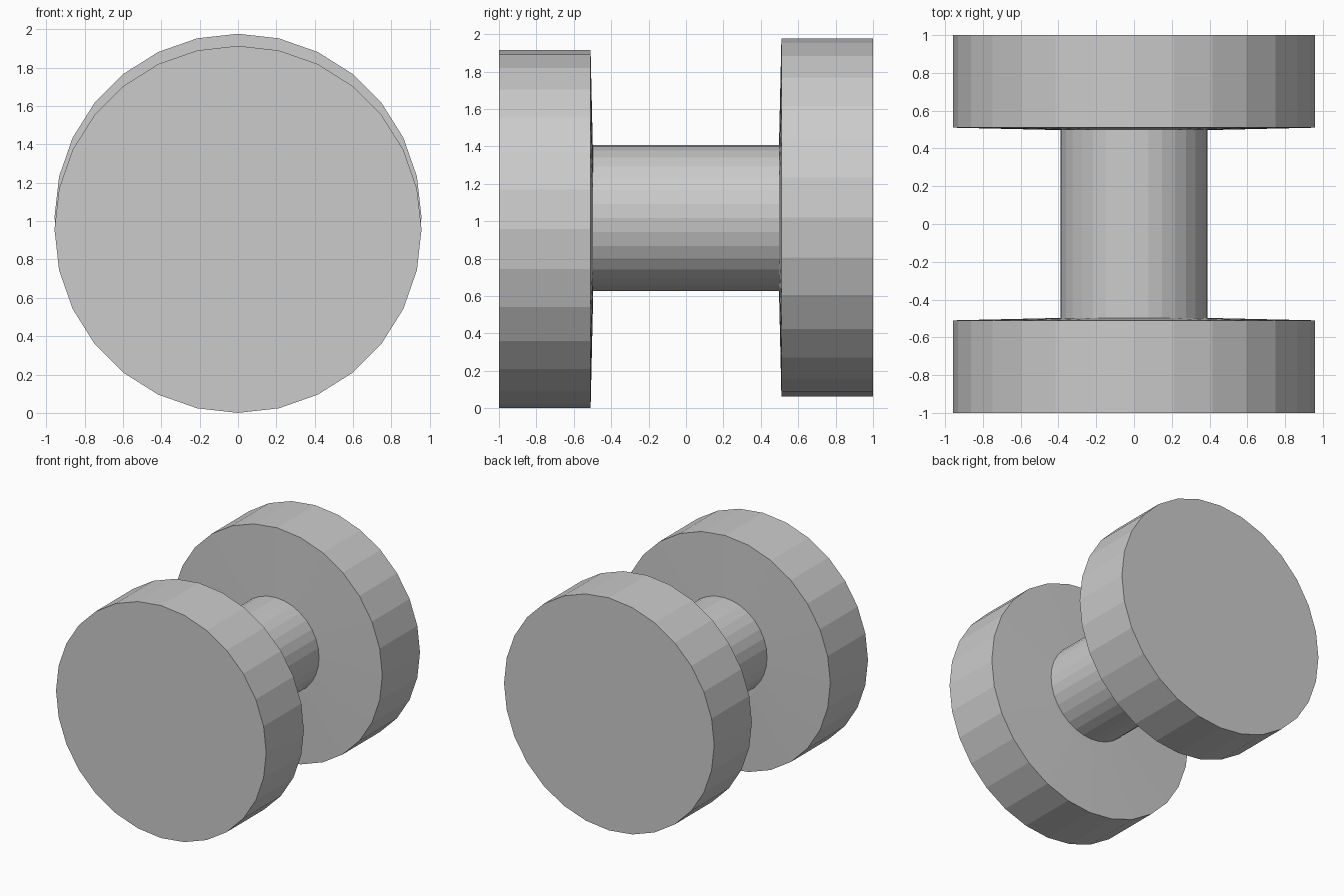
import bpy
import bmesh
from math import sin, cos, tau

cube = bpy.data.objects.get("Cube")
if cube:
    bpy.data.objects.remove(cube, do_unlink=True)

grey = bpy.data.materials.new("plain grey")
grey.use_nodes = True
colour = (0.6, 0.6, 0.6, 1)
grey.diffuse_color = colour
grey.node_tree.nodes["Principled BSDF"].inputs["Base Color"].default_value = colour


def turned_part(name, profile, sides, height):
    """Turn (radius, y) points about a y-directed axis and cap both ends."""
    bm = bmesh.new()
    rings = []
    for radius, y in profile:
        rings.append([bm.verts.new((radius * sin(tau * i / sides), y,
                                    -radius * cos(tau * i / sides)))
                      for i in range(sides)])
    for a, b in zip(rings, rings[1:]):
        for i in range(sides):
            j = (i + 1) % sides
            bm.faces.new((a[i], a[j], b[j], b[i]))
    bm.faces.new(rings[0])
    bm.faces.new(rings[-1])
    bmesh.ops.recalc_face_normals(bm, faces=bm.faces)
    mesh = bpy.data.meshes.new(name)
    bm.to_mesh(mesh)
    bm.free()
    mesh.materials.append(grey)
    part = bpy.data.objects.new(name, mesh)
    part.location.z = height
    bpy.context.collection.objects.link(part)
    return part


# Two thick discs, each with a slightly domed inner face
for name, side, height in (("front_disc", -1, 0.957), ("back_disc", 1, 1.02)):
    profile = [(0.957, side), (0.957, side * 0.51), (0.385, side * 0.497)]
    turned_part(name, profile, 28, height)

# Shaft joining the discs
turned_part("shaft", [(0.39, -0.52), (0.39, 0.52)], 32, 1.017)
